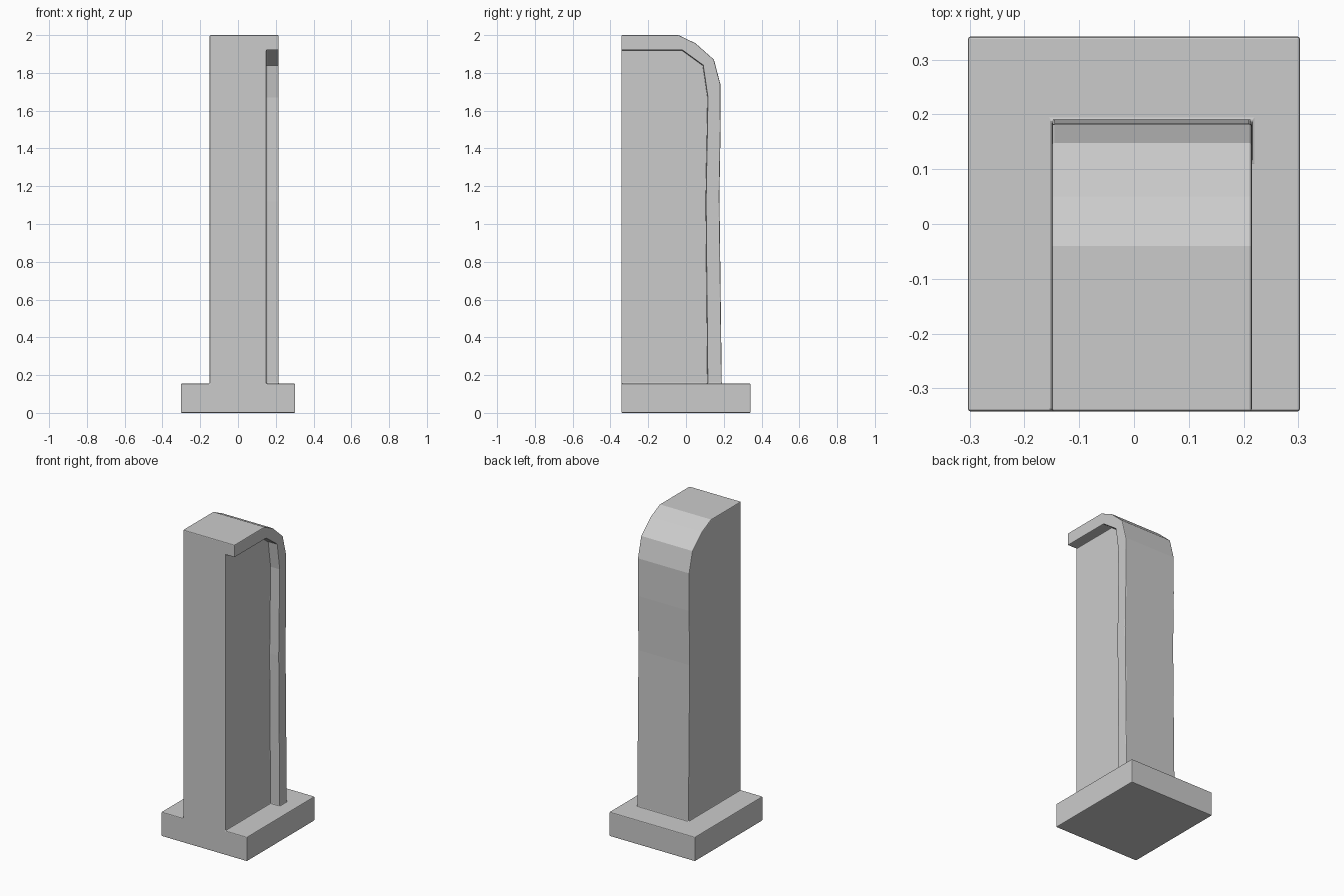
import bpy, bmesh, math

if "Cube" in bpy.data.objects:
    bpy.data.objects.remove(bpy.data.objects["Cube"])

FRONT = -0.342
FLOOR = 0.155   # top of the base plate

def extrude_profile(name, pts, x0, x1):
    """Closed (y, z) profile extruded along x."""
    bm = bmesh.new()
    face = bm.faces.new([bm.verts.new((x0, y, z)) for y, z in pts])
    ext = bmesh.ops.extrude_face_region(bm, geom=[face])
    moved = [v for v in ext["geom"] if isinstance(v, bmesh.types.BMVert)]
    bmesh.ops.translate(bm, verts=moved, vec=(x1 - x0, 0, 0))
    bmesh.ops.recalc_face_normals(bm, faces=bm.faces)
    mesh = bpy.data.meshes.new(name)
    bm.to_mesh(mesh)
    bm.free()
    ob = bpy.data.objects.new(name, mesh)
    bpy.context.collection.objects.link(ob)
    return ob

# Curved back and top, outer and inner lines of the overhanging rim
outer = [(FRONT, 2.0), (-0.04, 2.0), (0.05, 1.957), (0.148, 1.87),
         (0.182, 1.74), (0.183, 1.5), (0.177, 1.15), (0.19, 0.10)]
inner = [(0.115, 0.10), (0.105, 1.12), (0.115, 1.67),
         (0.09, 1.84), (-0.02, 1.92), (FRONT, 1.92)]

# Base plate, solid column and rim
base = extrude_profile("base_plate", [(FRONT, 0), (-FRONT, 0), (-FRONT, FLOOR), (FRONT, FLOOR)],
                       -0.303, 0.303)
column = extrude_profile("column", outer + [(FRONT, 0.10)], -0.15, 0.15)
rim = extrude_profile("rim", outer + inner, 0.12, 0.215)

# Fuse everything into one pedestal
base.name = "pedestal"
bpy.context.view_layer.objects.active = base
base.select_set(True)
for part in (column, rim):
    mod = base.modifiers.new("join_" + part.name, 'BOOLEAN')
    mod.operation = 'UNION'
    mod.solver = 'EXACT'
    mod.object = part
    bpy.ops.object.modifier_apply(modifier=mod.name)
    bpy.data.objects.remove(part)

# Clean up coplanar leftovers, then soften the hard edges
bm = bmesh.new()
bm.from_mesh(base.data)
bmesh.ops.remove_doubles(bm, verts=bm.verts, dist=0.0005)
bmesh.ops.dissolve_limit(bm, angle_limit=math.radians(0.3), verts=bm.verts, edges=bm.edges)
bm.to_mesh(base.data)
bm.free()
bevel = base.modifiers.new("soft_edges", 'BEVEL')
bevel.width = 0.005
bevel.segments = 2
bevel.limit_method = 'ANGLE'
bevel.angle_limit = math.radians(60)
